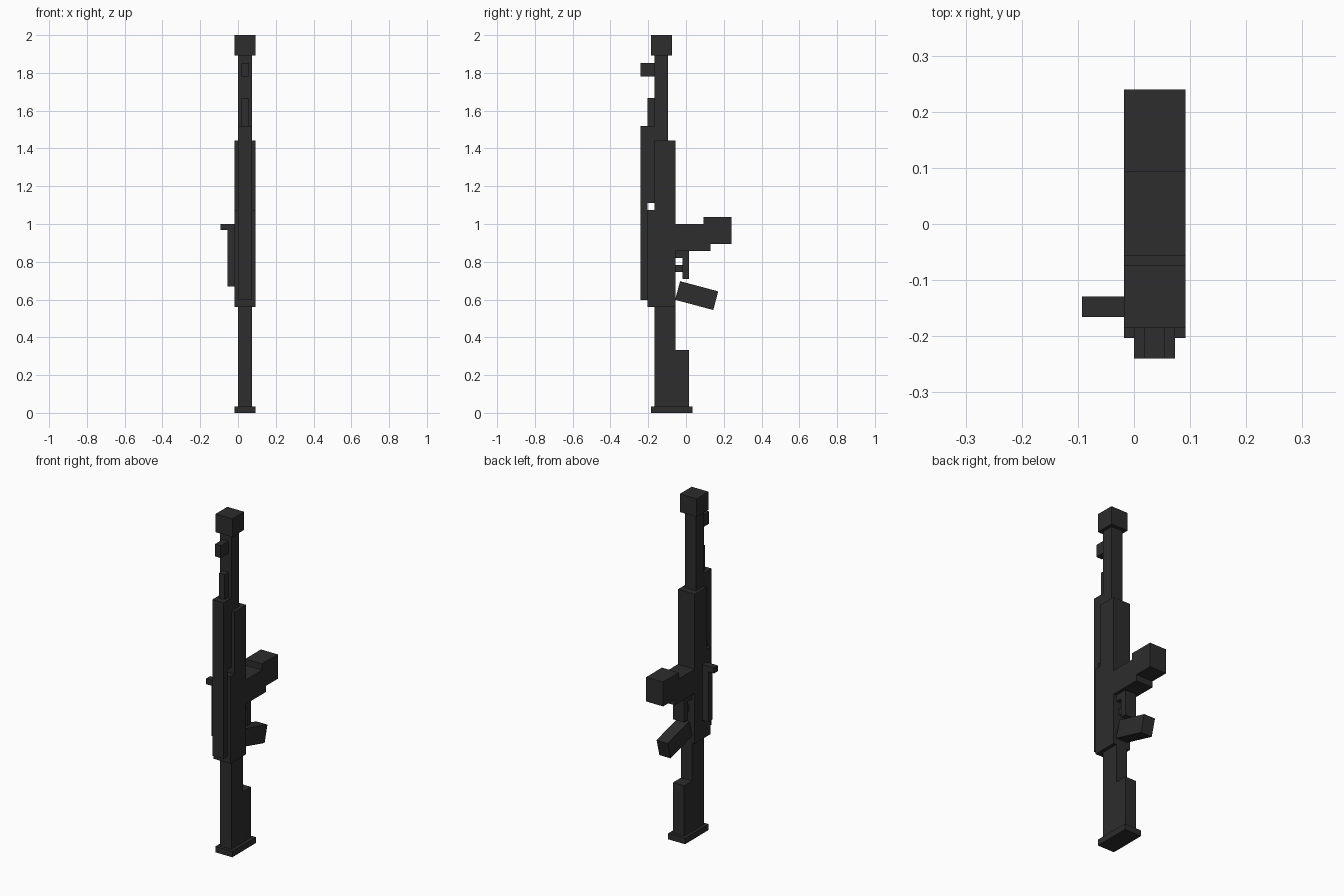
import bpy
import math

cube = bpy.data.objects.get("Cube")
if cube:
    bpy.data.objects.remove(cube, do_unlink=True)

# Single dark metal colour
metal = bpy.data.materials.new("dark_gunmetal")
metal.use_nodes = True
colour = (0.026, 0.026, 0.026, 1)
metal.diffuse_color = colour
metal.node_tree.nodes["Principled BSDF"].inputs["Base Color"].default_value = colour

WIDE = (-0.018, 0.092)
MID = (0.0, 0.073)
THIN = (0.018, 0.055)


def box(name, x, y, z, tilt=0):
    """Flat-sided block spanning the given ranges, tilted about its own centre."""
    spans = (x, y, z)
    bpy.ops.mesh.primitive_cube_add(size=1, location=[sum(s) / 2 for s in spans])
    obj = bpy.context.object
    obj.name = name
    obj.scale = [s[1] - s[0] for s in spans]
    obj.rotation_euler.x = math.radians(tilt)
    obj.data.materials.append(metal)
    return obj


# Barrel group
box("muzzle", WIDE, (-0.185, -0.074), (1.893, 2.0))
box("barrel", MID, (-0.166, -0.095), (1.44, 1.893))
box("front_sight", THIN, (-0.24, -0.166), (1.78, 1.853))
box("gas_tube", THIN, (-0.203, -0.166), (1.52, 1.668))

# Handguard and receiver
box("handguard", WIDE, (-0.166, -0.056), (1.075, 1.443))
box("upper_handguard", MID, (-0.205, -0.166), (1.112, 1.52))
box("top_cover", MID, (-0.24, -0.203), (0.597, 1.52))
box("receiver", WIDE, (-0.203, -0.056), (0.56, 1.075))

# Bolt and side handle
box("bolt", (-0.056, -0.018), (-0.166, -0.129), (0.67, 1.0))
box("charging_handle", (-0.093, -0.018), (-0.166, -0.129), (0.967, 1.0))

# Magazine
box("magazine_body", WIDE, (-0.056, 0.093), (0.893, 1.0))
box("magazine_step", WIDE, (-0.056, 0.129), (0.857, 0.893))
box("magazine_end", WIDE, (0.093, 0.24), (0.893, 1.037))

# Trigger group and grip
box("guard_front", MID, (-0.056, 0.017), (0.82, 0.857))
box("guard_bar", MID, (-0.018, 0.017), (0.708, 0.82))
box("trigger", THIN, (-0.056, -0.018), (0.745, 0.782))
box("grip", MID, (-0.048, 0.161), (0.57, 0.672), tilt=-15)

# Stock
box("stock", MID, (-0.166, -0.056), (0.035, 0.56))
box("lower_stock", MID, (-0.056, 0.017), (0.035, 0.334))
box("butt_plate", WIDE, (-0.185, 0.035), (0.0, 0.035))
